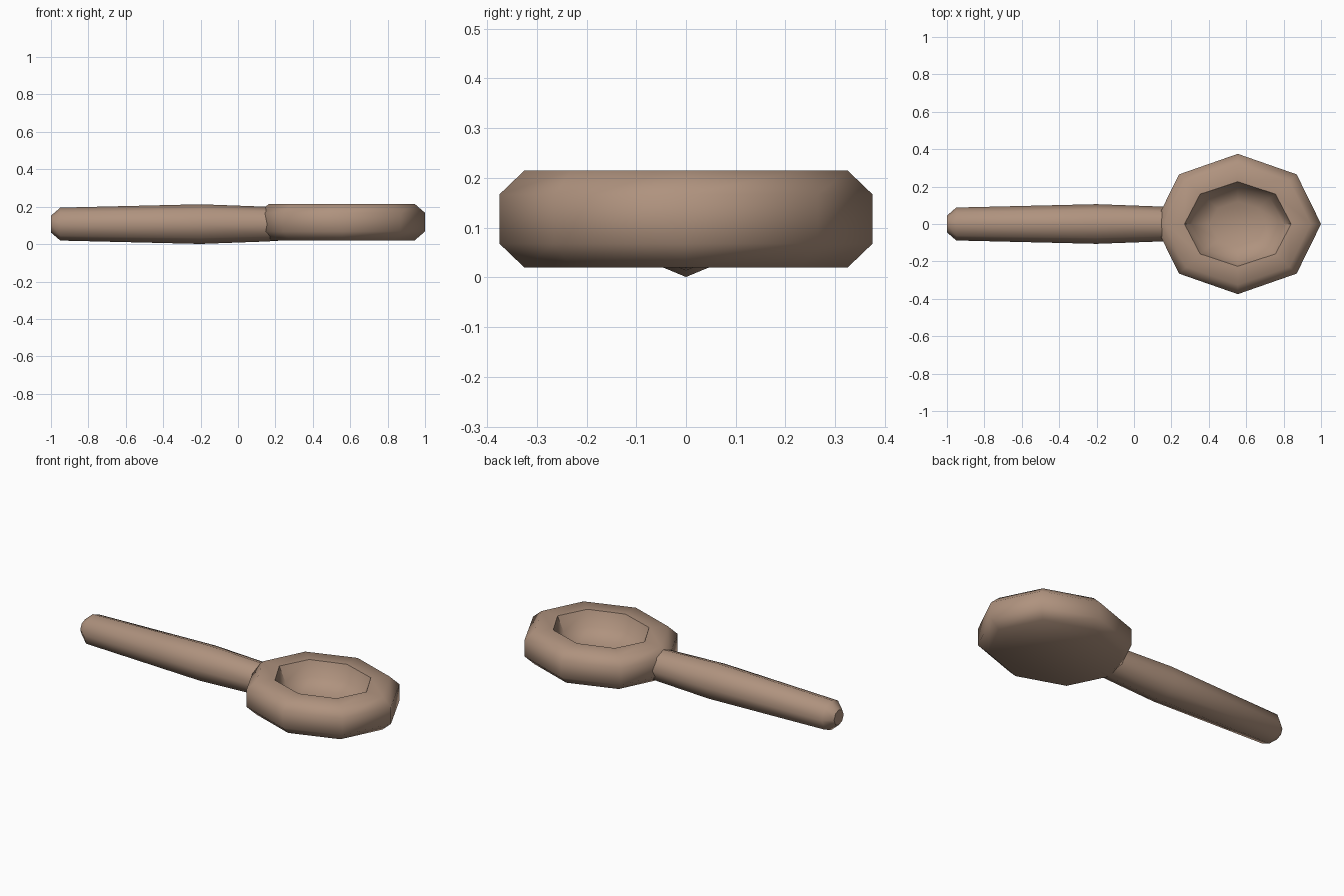
import bpy
import bmesh
from math import cos, sin, pi, radians

cube = bpy.data.objects.get("Cube")
if cube:
    bpy.data.objects.remove(cube, do_unlink=True)

SIDES = 8

# One warm clay colour for the whole piece
clay = bpy.data.materials.new("warm_clay_brown")
clay.use_nodes = True
colour = (0.43, 0.29, 0.21, 1)
clay.diffuse_color = colour
shader = clay.node_tree.nodes["Principled BSDF"]
shader.inputs["Base Color"].default_value = colour
shader.inputs["Roughness"].default_value = 0.8


def loft(name, rings):
    """Skin a list of eight-point rings and cap both ends."""
    bm = bmesh.new()
    loops = [[bm.verts.new(p) for p in ring] for ring in rings]
    for a, b in zip(loops, loops[1:]):
        for i in range(SIDES):
            j = (i + 1) % SIDES
            bm.faces.new((a[i], a[j], b[j], b[i]))
    bm.faces.new(loops[0])
    bm.faces.new(loops[-1])
    bmesh.ops.recalc_face_normals(bm, faces=bm.faces)
    mesh = bpy.data.meshes.new(name)
    bm.to_mesh(mesh)
    bm.free()
    mesh.materials.append(clay)
    obj = bpy.data.objects.new(name, mesh)
    bpy.context.collection.objects.link(obj)
    bpy.ops.object.select_all(action="DESELECT")
    obj.select_set(True)
    bpy.context.view_layer.objects.active = obj
    bpy.ops.object.shade_smooth_by_angle(angle=radians(50))
    return obj


ANGLES = [2 * pi * i / SIDES for i in range(SIDES)]


def bowl_ring(rx, ry, z):
    return [(0.555 + rx * cos(a), ry * sin(a), z) for a in ANGLES]


def handle_ring(x, r):
    return [(x, r * cos(a), 0.107 + r * sin(a)) for a in ANGLES]


# Bowl: bevelled outer wall, flat rim, hollow inside
bowl_profile = [
    (0.39, 0.325, 0.02), (0.445, 0.375, 0.068), (0.445, 0.375, 0.167),
    (0.39, 0.325, 0.215), (0.285, 0.226, 0.215), (0.245, 0.195, 0.13),
    (0.15, 0.12, 0.085),
]
loft("spoon_bowl", [bowl_ring(*p) for p in bowl_profile])

# Handle: slightly swollen rod with a tapered end
handle_profile = [
    (-1.0, 0.045), (-0.95, 0.088), (-0.2, 0.106), (0.15, 0.093), (0.23, 0.088),
]
loft("spoon_handle", [handle_ring(*p) for p in handle_profile])
